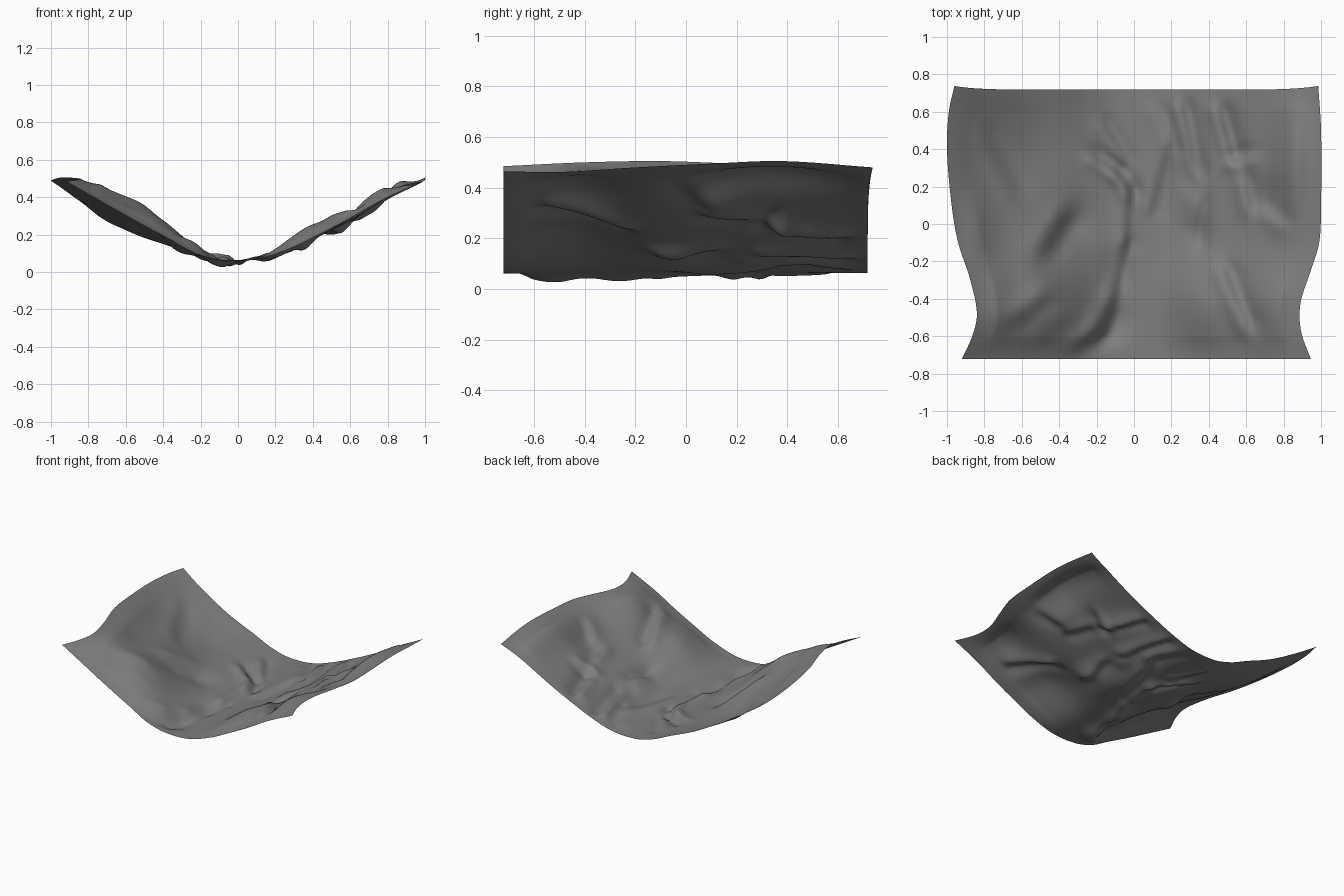
import bpy, bmesh, math

NX, NY = 170, 120


def curve(points, t):
    """Smooth (Catmull-Rom style) interpolation through (t, value) points."""
    if t <= points[0][0]:
        return points[0][1]
    n = len(points)
    for i in range(n - 1):
        (a, p), (b, q) = points[i], points[i + 1]
        if t <= b:
            def slope(k):
                lo, hi = points[max(k - 1, 0)], points[min(k + 1, n - 1)]
                return (hi[1] - lo[1]) / (hi[0] - lo[0])
            h = b - a
            s = (t - a) / h
            return ((2*s**3 - 3*s**2 + 1) * p + (s**3 - 2*s**2 + s) * h * slope(i)
                    + (3*s**2 - 2*s**3) * q + (s**3 - s**2) * h * slope(i + 1))
    return points[-1][1]


# Outline of the two side edges, seen from above (y, x)
left_x = [(-.72, -.92), (-.6, -.865), (-.48, -.84), (-.3, -.875), (-.1, -.94),
          (.1, -.975), (.4, -1.0), (.6, -.99), (.74, -.96)]
right_x = [(-.72, .945), (-.6, .9), (-.5, .885), (-.4, .895), (-.25, .945),
           (-.1, .99), (.1, 1.0), (.5, 1.0), (.74, .985)]
# Heights of the side edges (y, z)
left_z = [(-.72, .485), (-.4, .5), (-.1, .505), (.2, .495), (.74, .48)]
right_z = [(-.72, .465), (-.5, .462), (-.2, .48), (.1, .495), (.38, .505), (.74, .48)]
# Sagging cross-section at front and back, over -1..1 of the width
front = [(-1, .48), (-.8, .375), (-.6, .27), (-.4, .17), (-.25, .10), (-.1, .065),
         (.1, .07), (.3, .13), (.45, .2), (.6, .275), (.8, .385), (1, .48)]
back = [(-1, .48), (-.8, .36), (-.6, .25), (-.4, .165), (-.25, .10),
        (-.1, .065), (.1, .075), (.3, .14), (.45, .205), (.6, .275), (.8, .38), (1, .48)]

# Folds: start x,y, end x,y, width, height (raised on the -x side)
folds = [(-.02, .18, -.04, -.08, .035, .016), (-.04, -.12, -.1, -.38, .035, .014),
         (-.2, .35, -.1, .28, .035, .022), (-.08, .27, -.03, .18, .035, .02),
         (-.15, .52, -.05, .36, .03, .014), (-.13, -.48, -.18, -.57, .05, .02),
         (-.2, -.6, -.3, -.68, .05, .02),
         (.26, .62, .33, .3, .035, .025), (.35, .1, .33, -.08, .035, .016),
         (.46, .6, .53, .36, .035, .025), (.54, .34, .6, .36, .035, .02),
         (.5, -.28, .6, -.52, .04, .028), (-.39, 0, -.45, -.1, .055, .024),
         (-.78, .45, -.65, .2, .05, .012), (.18, .4, .1, .1, .04, .014),
         (.6, .2, .62, .1, .035, .02), (.73, .06, .78, .02, .04, .014),
         (-.5, -.42, -.58, -.48, .05, .014), (.13, .6, .22, .4, .04, .012)]
# Rounded swells and hollows: x, y, radius x, radius y, height
swells = [(-.55, -.12, .14, .25, .035), (-.3, 0, .1, .12, -.02),
          (-.08, -.25, .07, .12, -.03), (-.1, -.52, .08, .1, -.028),
          (.33, -.05, .07, .09, -.03), (.52, .46, .08, .13, -.02),
          (.73, .15, .08, .1, -.025), (.3, .28, .05, .1, -.03),
          (.2, .1, .08, .3, -.02),
          # flanks puffed up where the side edges pull inward
          (-.47, -.43, .2, .2, .075), (.36, -.42, .17, .22, .065),
          (.75, -.42, .14, .2, .04), (.86, .33, .1, .35, .055),
          (-.75, -.4, .1, .2, .03),
          # flank sagging at the back left
          (-.8, .4, .16, .25, -.02), (-.55, .38, .2, .25, -.03),
          (-.87, -.1, .1, .25, .03)]


def fold(x, y, x0, y0, x1, y1, w, amp):
    dx, dy = x1 - x0, y1 - y0
    length = math.hypot(dx, dy)
    t = ((x - x0) * dx + (y - y0) * dy) / length
    off = (-(x - x0) * dy + (y - y0) * dx) / length / w
    beyond = max(-t, t - length, 0) / (1.3 * w)
    return -amp * 1.3 * off * math.exp(-(off * off + beyond * beyond) / 2)


def height(x, y, u, v):
    z = curve(front, u) * (1 - v) + curve(back, u) * v
    # follow the rise and dip of the two side edges
    edge = curve(left_z, y) if u < 0 else curve(right_z, y)
    z += (edge - .48) * abs(u) ** 3
    # keep the wrinkles away from the hems
    calm = min(1, (1 - abs(u)) / .13) * min(1, .2 + min(v, 1 - v) / .1)
    d = sum(fold(x, y, *f) for f in folds)
    d += sum(a * math.exp(-((x - cx) / rx) ** 2 - ((y - cy) / ry) ** 2)
             for cx, cy, rx, ry, a in swells)
    # soften the deepest hollows so the sheet rests just on the ground
    z += calm * d
    return z if z > .03 else .03 * math.exp((z - .03) / .03)


# Draped cloth sheet
bm = bmesh.new()
rows = []
for j in range(NY + 1):
    v = j / NY
    row = []
    for i in range(NX + 1):
        u = 2 * i / NX - 1
        y = -.722 + 1.44 * v
        y += .02 * v * abs(u) ** 8      # back corners pulled outward
        xl, xr = curve(left_x, y), curve(right_x, y)
        x = xl + (xr - xl) * i / NX
        row.append(bm.verts.new((x, y, height(x, y, u, v))))
    rows.append(row)
for j in range(NY):
    for i in range(NX):
        bm.faces.new((rows[j][i], rows[j][i + 1], rows[j + 1][i + 1], rows[j + 1][i]))

for f in bm.faces:
    f.smooth = True
mesh = bpy.data.meshes.new("cloth_sheet")
bm.to_mesh(mesh)
bm.free()
obj = bpy.data.objects.new("cloth_sheet", mesh)
bpy.context.collection.objects.link(obj)

# Dark grey fabric
fabric = bpy.data.materials.new("dark_grey_fabric")
fabric.diffuse_color = (.21, .21, .21, 1)
mesh.materials.append(fabric)
